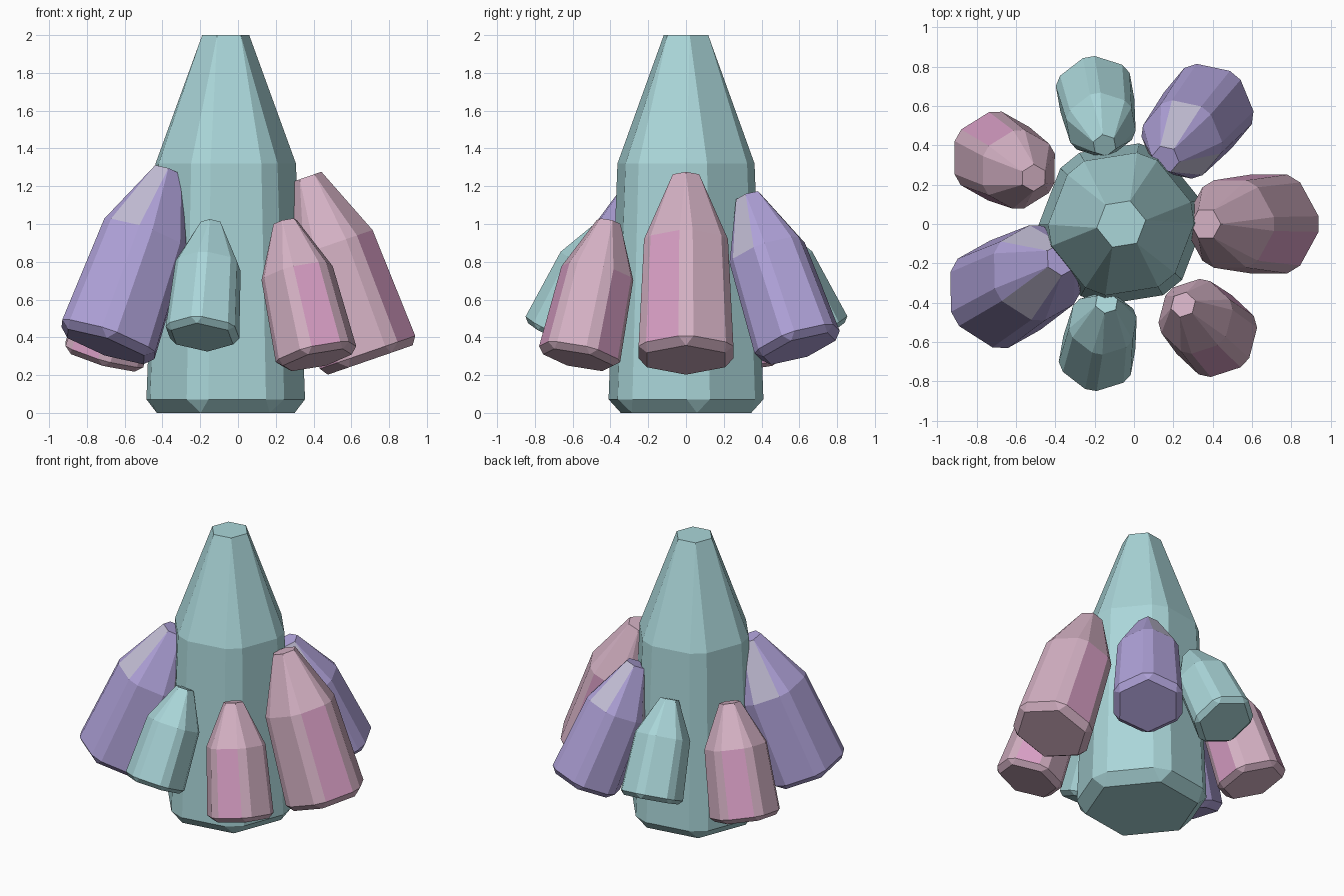
import bpy, bmesh, math
from mathutils import Vector, Matrix

cube = bpy.data.objects.get("Cube")
if cube:
    bpy.data.objects.remove(cube, do_unlink=True)


def material(name, rgb):
    m = bpy.data.materials.new(name)
    m.use_nodes = True
    m.diffuse_color = (*rgb, 1)
    m.node_tree.nodes["Principled BSDF"].inputs["Base Color"].default_value = (*rgb, 1)
    return m


teal = material("pale teal", (.40, .67, .69))
pale_pink = material("pale pink", (.66, .44, .55))
pink = material("bright pink", (.68, .34, .55))
purple = material("lavender", (.43, .36, .69))
lilac = material("grey lilac", (.54, .51, .66))

CHAMFER = math.radians(8.5)


def hexagon(bm, frame, height, radius, turn, chamfered):
    """One cross-section: plain hexagon, or hexagon with clipped corners."""
    offsets = (-CHAMFER, CHAMFER) if chamfered else (0,)
    verts = []
    for k in range(6):
        for off in offsets:
            a = turn + k * math.pi / 3 + off
            p = Vector((radius * math.cos(a), radius * math.sin(a), height))
            verts.append(bm.verts.new(frame @ p))
    return verts


def crystal(name, base, tip, radius, mats, accent=None, turn=0, low=.042, shoulder=.63):
    """Six-sided crystal; accent = (section, parity) of the wide faces in the second colour."""
    base, tip = Vector(base), Vector(tip)
    axis = tip - base
    length = axis.length
    axis.normalize()
    # local x points outwards, away from the cluster
    out = Vector((-axis.x, -axis.y, 0)) if axis.z < .999 else Vector((1, 0, 0))
    out = (out - axis * out.dot(axis)).normalized()
    side = axis.cross(out)
    frame = Matrix.Translation(base) @ Matrix((out, side, axis)).transposed().to_4x4()

    bm = bmesh.new()
    foot = hexagon(bm, frame, 0, radius * .88, turn, False)
    lower = hexagon(bm, frame, length * low, radius, turn, True)
    upper = hexagon(bm, frame, length * shoulder, radius * .885, turn, True)
    top = hexagon(bm, frame, length, radius * .3, turn, False)
    bm.faces.new(foot[::-1])
    bm.faces.new(top)
    for k in range(6):
        n = (k + 1) % 6
        a, b, c = 2 * k, 2 * k + 1, 2 * n
        # narrow corner facets
        bm.faces.new((foot[k], lower[b], lower[a]))
        bm.faces.new((lower[a], lower[b], upper[b], upper[a]))
        bm.faces.new((upper[a], upper[b], top[k]))
        # wide facets
        bm.faces.new((foot[k], foot[n], lower[c], lower[b]))
        body = bm.faces.new((lower[b], lower[c], upper[c], upper[b]))
        cone = bm.faces.new((upper[b], upper[c], top[n], top[k]))
        if accent and k % 2 == accent[1]:
            (body if accent[0] == "body" else cone).material_index = 1
    bmesh.ops.recalc_face_normals(bm, faces=bm.faces)
    mesh = bpy.data.meshes.new(name)
    bm.to_mesh(mesh)
    bm.free()
    for m in mats:
        mesh.materials.append(m)
    obj = bpy.data.objects.new(name, mesh)
    bpy.context.collection.objects.link(obj)


# Central upright crystal
crystal("main_crystal", (-.065, 0, 0), (-.065, 0, 2), .42, [teal],
        turn=math.radians(9), low=.036, shoulder=.66)

# Leaning crystals around it
pinks = dict(mats=[pale_pink, pink], accent=("body", 1))
purples = dict(mats=[purple, lilac], accent=("cone", 0))
crystal("left_pink_crystal", (.70, 0, .28), (.365, 0, 1.25), .27, **pinks)
crystal("front_left_pink_crystal", (.42, -.57, .28), (.25, -.41, 1.01), .22, **pinks)
crystal("back_right_pink_crystal", (-.715, .35, .28), (-.51, .235, 1.01), .23, **pinks)
crystal("front_right_purple_crystal", (-.70, -.365, .35), (-.37, -.18, 1.28), .28, **purples)
crystal("back_left_purple_crystal", (.385, .60, .34), (.16, .33, 1.145), .24, **purples)
crystal("front_teal_crystal", (-.19, -.68, .40), (-.14, -.40, 1.0), .20, [teal])
crystal("back_teal_crystal", (-.20, .68, .40), (-.15, .40, 1.0), .205, [teal])
